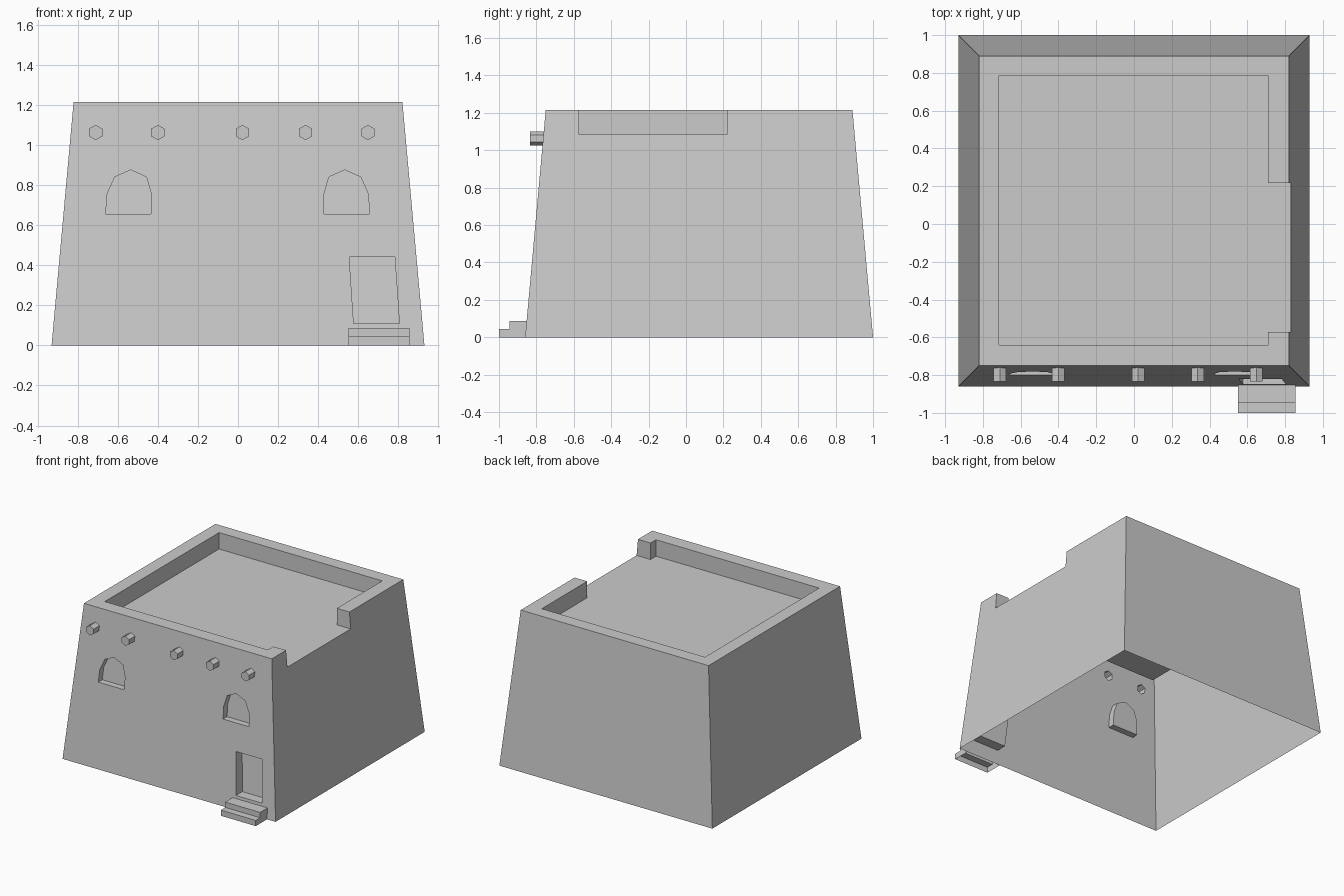
import bpy, bmesh, math
from mathutils import Vector

if "Cube" in bpy.data.objects:
    bpy.data.objects.remove(bpy.data.objects["Cube"])

H, ROOF = 1.215, 1.085                    # parapet top, roof level
XB, XT = 0.93, 0.82                       # half width at base and top
YF, YK, IN = -0.86, 1.0, 0.11             # front, back, wall batter


def front_y(z):
    return YF + IN * z / H


def wall_x(z):
    return XB + (XT - XB) * z / H


def face(bm, pts, facing):
    f = bm.faces.new([bm.verts.new(p) for p in pts])
    f.normal_update()
    if f.normal.dot(Vector(facing)) < 0:
        f.normal_flip()


def finish(bm, name):
    bmesh.ops.remove_doubles(bm, verts=bm.verts, dist=1e-5)
    me = bpy.data.meshes.new(name)
    bm.to_mesh(me)
    bm.free()
    ob = bpy.data.objects.new(name, me)
    bpy.context.collection.objects.link(ob)
    return ob


def on_wall(loop):
    return [Vector((x, front_y(z), z)) for x, z in loop]


def tube(name, loop, cap_y, sign):
    """Push a wall outline along y; sign +1 = solid outside, -1 = recess."""
    bm = bmesh.new()
    rim = on_wall(loop)
    cap = [Vector((p.x, cap_y(p), p.z)) for p in rim]
    mid = sum(rim, Vector()) / len(rim)
    for i in range(len(rim)):
        j = (i + 1) % len(rim)
        d = (rim[i] + rim[j]) / 2 - mid
        face(bm, [rim[i], rim[j], cap[j], cap[i]], (d.x * sign, 0, d.z * sign))
    face(bm, cap, (0, -1, 0))
    return finish(bm, name)


# Outlines on the front wall
window = [(-0.66, 0.655), (-0.652, 0.757), (-0.615, 0.84), (-0.535, 0.875),
          (-0.457, 0.84), (-0.433, 0.757), (-0.433, 0.655)]
windows = [window, [(-x - 0.003, z) for x, z in window][::-1]]
door = [(0.577, 0.11), (0.805, 0.11), (0.782, 0.44), (0.555, 0.44)]
beams = [[(cx + 0.038 * math.sin(k * math.pi / 3), 1.062 + 0.038 * math.cos(k * math.pi / 3))
          for k in range(6)] for cx in (-0.71, -0.40, 0.022, 0.337, 0.648)]

# Front wall with openings
bm = bmesh.new()
for loop in [[(-XB, 0), (XB, 0), (XT, H), (-XT, H)], door] + windows + beams:
    vs = [bm.verts.new(p) for p in on_wall(loop)]
    for i, v in enumerate(vs):
        bm.edges.new((v, vs[(i + 1) % len(vs)]))
bmesh.ops.triangle_fill(bm, edges=bm.edges[:], use_beauty=True, normal=(0, -1, 0))
for f in bm.faces:
    f.normal_update()
    if f.normal.y > 0:
        f.normal_flip()
finish(bm, "front_wall")

# Recesses and roof beams
for i, w in enumerate(windows):
    tube(f"window_recess_{i + 1}", w, lambda p: p.y + 0.05, -1)
tube("door_recess", door, lambda p: p.y + 0.08, -1)
for i, b in enumerate(beams):
    tube(f"roof_beam_{i + 1}", b, lambda p: -0.835, 1)

# Side and back walls, the right one notched at the parapet
N0, N1 = -0.572, 0.218
FT, KT = YF + IN, YK - IN
XR = wall_x(ROOF)
bm = bmesh.new()
face(bm, [(-XB, YF, 0), (-XB, YK, 0), (-XT, KT, H), (-XT, FT, H)], (-1, 0, 0))
face(bm, [(-XB, YK, 0), (XB, YK, 0), (XT, KT, H), (-XT, KT, H)], (0, 1, 0))
face(bm, [(XB, YF, 0), (XB, YK, 0), (XT, KT, H), (XT, N1, H), (XR, N1, ROOF),
          (XR, N0, ROOF), (XT, N0, H), (XT, FT, H)], (1, 0, 0))
finish(bm, "side_and_back_walls")

# Parapet and roof
L, R, F, K = -0.715, 0.71, -0.64, 0.785
bm = bmesh.new()
inner = [(R, N1), (R, K), (L, K), (L, F), (R, F), (R, N0)]
outer = [(XT, N0), (XT, FT), (-XT, FT), (-XT, KT), (XT, KT), (XT, N1)]
face(bm, [(x, y, H) for x, y in inner + outer], (0, 0, 1))
for (x0, y0), (x1, y1) in zip(inner, inner[1:]):
    face(bm, [(x0, y0, ROOF), (x1, y1, ROOF), (x1, y1, H), (x0, y0, H)],
         (-(x0 + x1) / 2, 0.07 - (y0 + y1) / 2, 0))
for y, d in ((N0, 1), (N1, -1)):
    face(bm, [(R, y, ROOF), (XR, y, ROOF), (XT, y, H), (R, y, H)], (0, d, 0))
face(bm, [(x, y, ROOF) for x, y in inner + [(XR, N0), (XR, N1)]], (0, 0, 1))
finish(bm, "parapet_and_roof")

# Door steps, open underneath
S0, S1 = 0.55, 0.855
prof = [(-1.0, 0), (-1.0, 0.045), (-0.945, 0.045), (-0.945, 0.087), (front_y(0.087), 0.087)]
bm = bmesh.new()
for (y0, z0), (y1, z1) in zip(prof, prof[1:]):
    face(bm, [(S0, y0, z0), (S1, y0, z0), (S1, y1, z1), (S0, y1, z1)], (0, -1, 1))
for x, d in ((S0, -1), (S1, 1)):
    face(bm, [(x, y, z) for y, z in prof + [(YF, 0)]], (d, 0, 0))
finish(bm, "door_steps")
